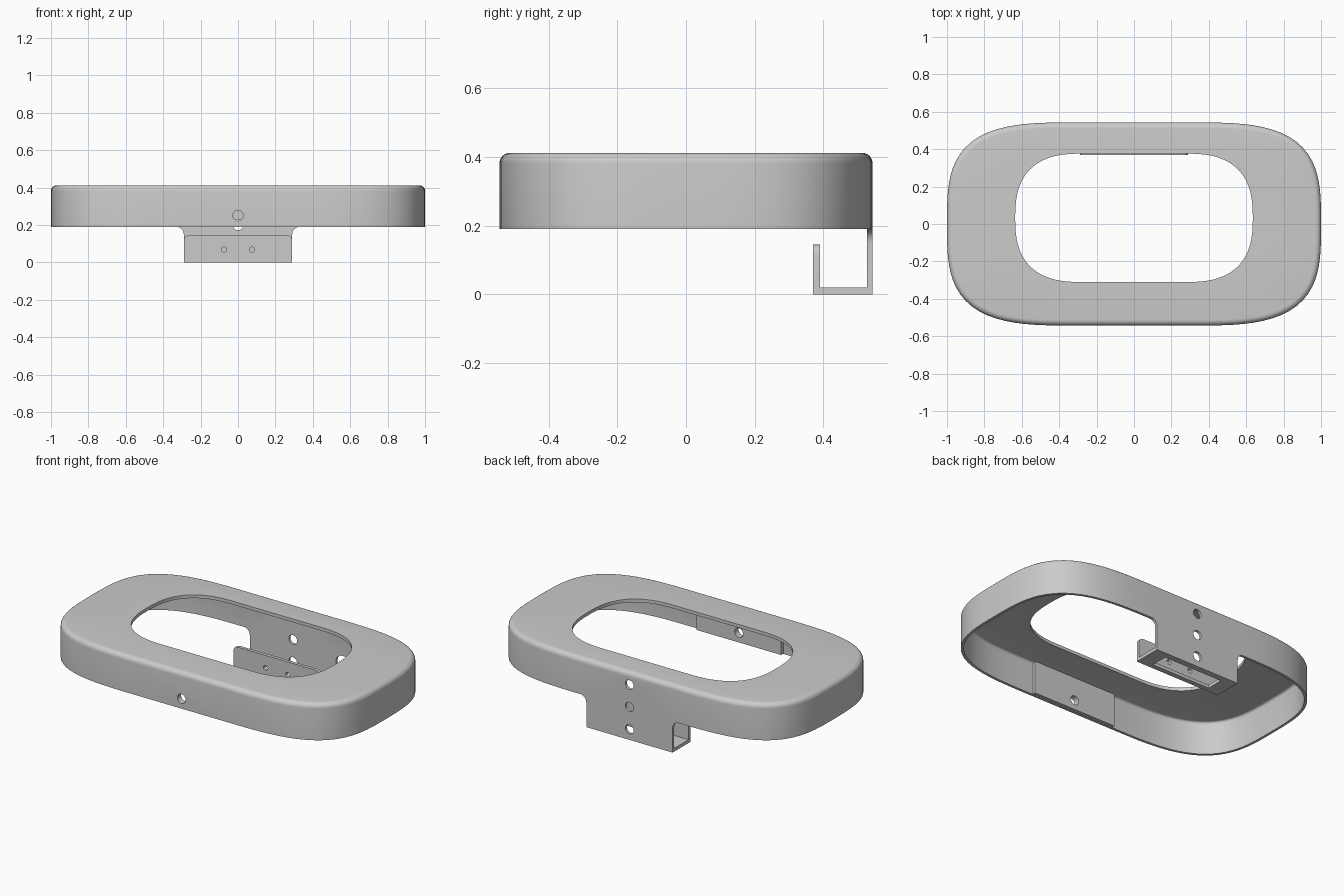
import bpy, bmesh
from math import sin, cos, pi, radians, hypot

if "Cube" in bpy.data.objects:
    bpy.data.objects.remove(bpy.data.objects["Cube"])

HALF_Y, WALL, Z0, Z1 = 0.543, 0.016, 0.19, 0.412


def outline(flat, a, b, n, cy=0.0, k=24):
    """Rounded oblong: superellipse corners joined by straight sides."""
    pts = []
    for i in range(4 * k):
        t = i * pi / 2 / k
        c, s = cos(t), sin(t)
        r = (abs(c) ** n + abs(s) ** n) ** (-1 / n)
        sides = [1, -1] if i == k else [-1, 1] if i == 3 * k else [1 if c > 0 else -1]
        pts += [(sd * flat + a * r * c, cy + b * r * s) for sd in sides]
    return pts


def inset(pts, d):
    out = []
    for i, (x, y) in enumerate(pts):
        (x0, y0), (x1, y1) = pts[i - 1], pts[(i + 1) % len(pts)]
        dx, dy = x1 - x0, y1 - y0
        m = hypot(dx, dy)
        out.append((x - d * dy / m, y + d * dx / m))
    return out


def finish(name, bm):
    bmesh.ops.recalc_face_normals(bm, faces=bm.faces)
    me = bpy.data.meshes.new(name)
    bm.to_mesh(me)
    bm.free()
    ob = bpy.data.objects.new(name, me)
    bpy.context.collection.objects.link(ob)
    return ob


def plate(name, pts, y0, y1):
    """Extrude an x-z profile along y."""
    bm = bmesh.new()
    f = bm.faces.new([bm.verts.new((x, y0, z)) for x, z in pts])
    ext = bmesh.ops.extrude_face_region(bm, geom=[f])["geom"]
    bmesh.ops.translate(bm, vec=(0, y1 - y0, 0),
                        verts=[v for v in ext if isinstance(v, bmesh.types.BMVert)])
    return finish(name, bm)


def box(name, x, y0, y1, z0, z1):
    return plate(name, [(-x, z0), (x, z0), (x, z1), (-x, z1)], y0, y1)


def arc(cx, cz, r, a0, a1, n=8):
    return [(cx + r * cos(radians(a0 + (a1 - a0) * i / n)),
             cz + r * sin(radians(a0 + (a1 - a0) * i / n))) for i in range(n + 1)]


def mirrored(half):
    return half + [(-x, z) for x, z in reversed(half)]


def cut(ob, cutter):
    m = ob.modifiers.new("cut", "BOOLEAN")
    m.operation, m.solver, m.object = "DIFFERENCE", "EXACT", cutter
    bpy.context.view_layer.objects.active = ob
    bpy.ops.object.modifier_apply(modifier=m.name)
    bpy.data.objects.remove(cutter)


def drill(ob, x, z, r, y0, y1):
    cut(ob, plate("drill", arc(x, z, r, 0, 360, 24)[:-1], y0, y1))


# Hollow cover: rings lofted over the outside, through the opening and back inside
outer = outline(0.3, 0.7, HALF_Y, 3.3)
opening = outline(0.28, 0.355, 0.343, 2.6, cy=0.033)
R = 0.03
rings = [(outer, 0, Z0)]
for i in range(7):
    t = i * pi / 12
    rings.append((outer, R * (1 - cos(t)), Z1 - R + R * sin(t)))
rings += [(opening, 0, Z1), (opening, 0, Z1 - 0.02)]
for i in range(4, -1, -1):
    t, r = i * pi / 8, R - WALL
    rings.append((outer, WALL + r * (1 - cos(t)), Z1 - 0.02 - r + r * sin(t)))
rings.append((outer, WALL, Z0))
bm = bmesh.new()
loops = [[bm.verts.new((x, y, z)) for x, y in inset(c, d)] for c, d, z in rings]
for j, lo in enumerate(loops):
    hi = loops[(j + 1) % len(loops)]
    for i in range(len(lo)):
        k = (i + 1) % len(lo)
        bm.faces.new((lo[i], lo[k], hi[k], hi[i]))
cover = finish("cover", bm)

# Thickened pad inside the front wall
pad = box("front_pad", 0.285, -HALF_Y + WALL - 0.003, -HALF_Y + WALL + 0.02, Z0 + 0.001, Z1 - 0.018)

# Back tab flaring into the wall
tab = plate("back_tab", mirrored([(0.29, 0)] + arc(0.33, 0.15, 0.04, 180, 90)),
            HALF_Y - WALL, HALF_Y)

# Hook: base with a window, and upturned lip with rounded corners
base = box("hook_base", 0.29, 0.385, HALF_Y - WALL, 0, 0.02)
cut(base, box("window", 0.2, 0.40, 0.505, -0.1, 0.1))
lip = plate("hook_lip", mirrored([(0.29, 0)] + arc(0.26, 0.115, 0.03, 0, 90)), 0.37, 0.39)

# Screw holes
for ob in (cover, pad):
    drill(ob, 0, 0.25, 0.028, -0.7, -0.45)
for z in (0.2, 0.335):
    drill(cover, 0, z, 0.028, 0.45, 0.7)
for z in (0.065, 0.2):
    drill(tab, 0, z, 0.028, 0.45, 0.7)
for x in (-0.075, 0.075):
    drill(lip, x, 0.068, 0.014, 0.3, 0.45)

bpy.ops.object.select_all(action="DESELECT")
for ob in (cover, pad, tab, base, lip):
    ob.select_set(True)
bpy.context.view_layer.objects.active = cover
bpy.ops.object.shade_smooth_by_angle(angle=radians(30))
